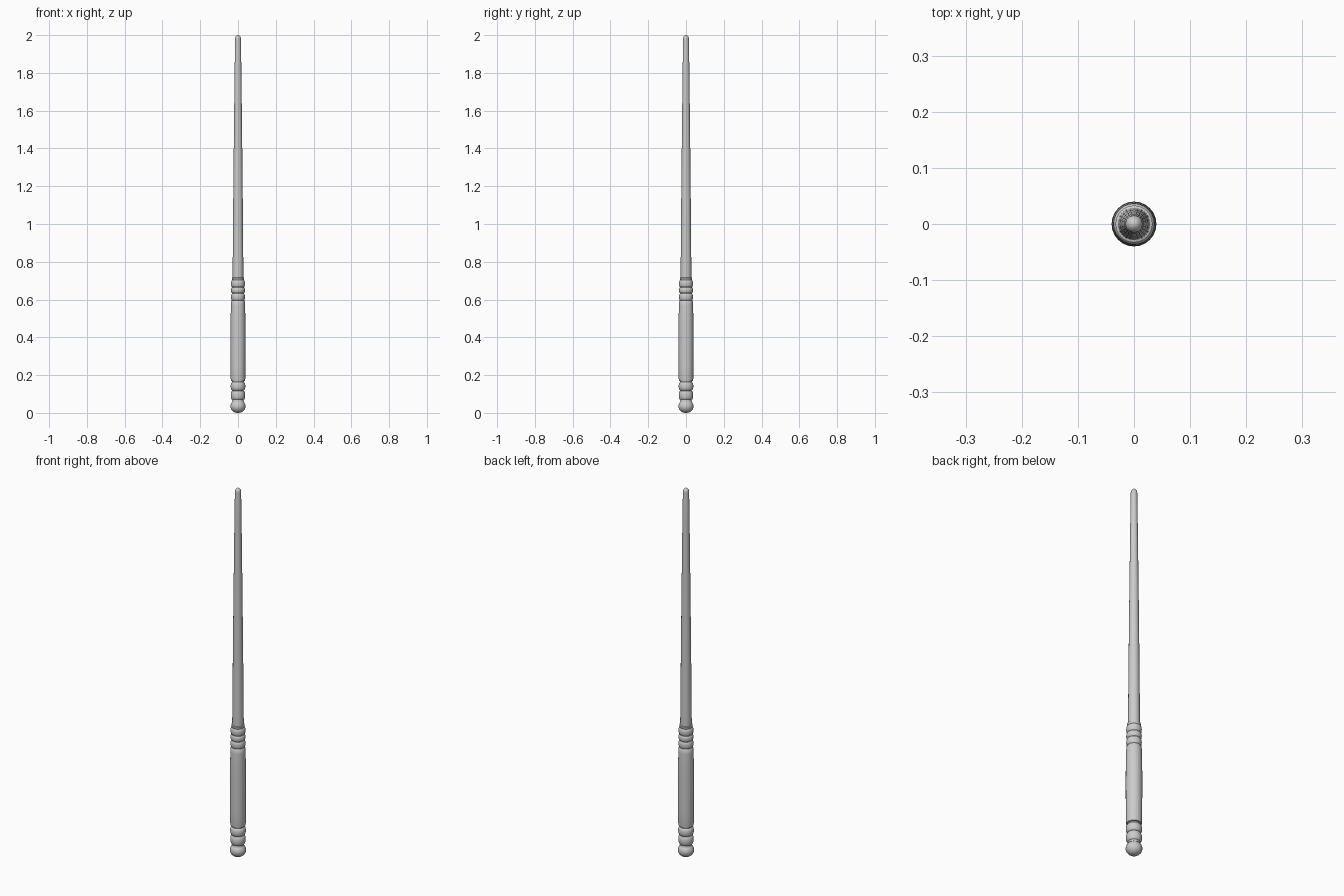
import bpy, bmesh, math

if "Cube" in bpy.data.objects:
    bpy.data.objects.remove(bpy.data.objects["Cube"])

SIDES = 24


def lathe(name, profile):
    """Spin (radius, z) points around the z axis into a closed solid."""
    bm = bmesh.new()
    rings = []
    for r, z in profile:
        rings.append([bm.verts.new((r * math.cos(2 * math.pi * i / SIDES),
                                    r * math.sin(2 * math.pi * i / SIDES), z))
                      for i in range(SIDES)])
    for a, b in zip(rings, rings[1:]):
        for i in range(SIDES):
            j = (i + 1) % SIDES
            bm.faces.new((a[i], a[j], b[j], b[i]))
    bm.faces.new(rings[0][::-1])
    bm.faces.new(rings[-1])
    me = bpy.data.meshes.new(name)
    bm.to_mesh(me)
    bm.free()
    ob = bpy.data.objects.new(name, me)
    bpy.context.collection.objects.link(ob)
    bpy.ops.object.select_all(action='DESELECT')
    ob.select_set(True)
    bpy.context.view_layer.objects.active = ob
    bpy.ops.object.shade_smooth_by_angle(angle=math.radians(35))
    return ob


def bead(core, bulge, z0, z1, steps=8):
    """Rounded bead profile swelling from core radius."""
    return [(core + bulge * math.sin(math.pi * k / steps),
             (z0 + z1) / 2 - (z1 - z0) / 2 * math.cos(math.pi * k / steps))
            for k in range(steps + 1)]


# Tapered shaft with rounded tip
tip = [(0.0155 * math.cos(math.radians(a)), 1.98 + 0.02 * math.sin(math.radians(a)))
       for a in (0, 20, 40, 60, 75, 87)]
lathe("shaft", [(0.029, 0.68), (0.028, 0.80), (0.0255, 1.10), (0.022, 1.45), (0.018, 1.80)] + tip)

# Collar rings between shaft and grip
lathe("collar_rings", bead(0.031, 0.006, 0.595, 0.632) + bead(0.031, 0.006, 0.634, 0.664)
      + bead(0.031, 0.006, 0.666, 0.703) + [(0.033, 0.706), (0.033, 0.715), (0.029, 0.717)])

# Long grip with softened shoulders
lathe("grip", [(0.032, 0.168), (0.037, 0.17), (0.0385, 0.18), (0.039, 0.25), (0.0395, 0.40),
               (0.039, 0.50), (0.0375, 0.57), (0.036, 0.59), (0.031, 0.597)])

# Turned beads below the grip
lathe("lower_beads", [(0.031, 0.06)] + bead(0.030, 0.008, 0.07, 0.117)
      + bead(0.030, 0.009, 0.119, 0.163) + [(0.032, 0.17)])

# Round pommel
lathe("pommel", [(0.037 * math.sin(math.radians(a)) + 0.003, 0.035 - 0.035 * math.cos(math.radians(a)))
                 for a in range(0, 136, 15)] + [(0.029, 0.068)])
